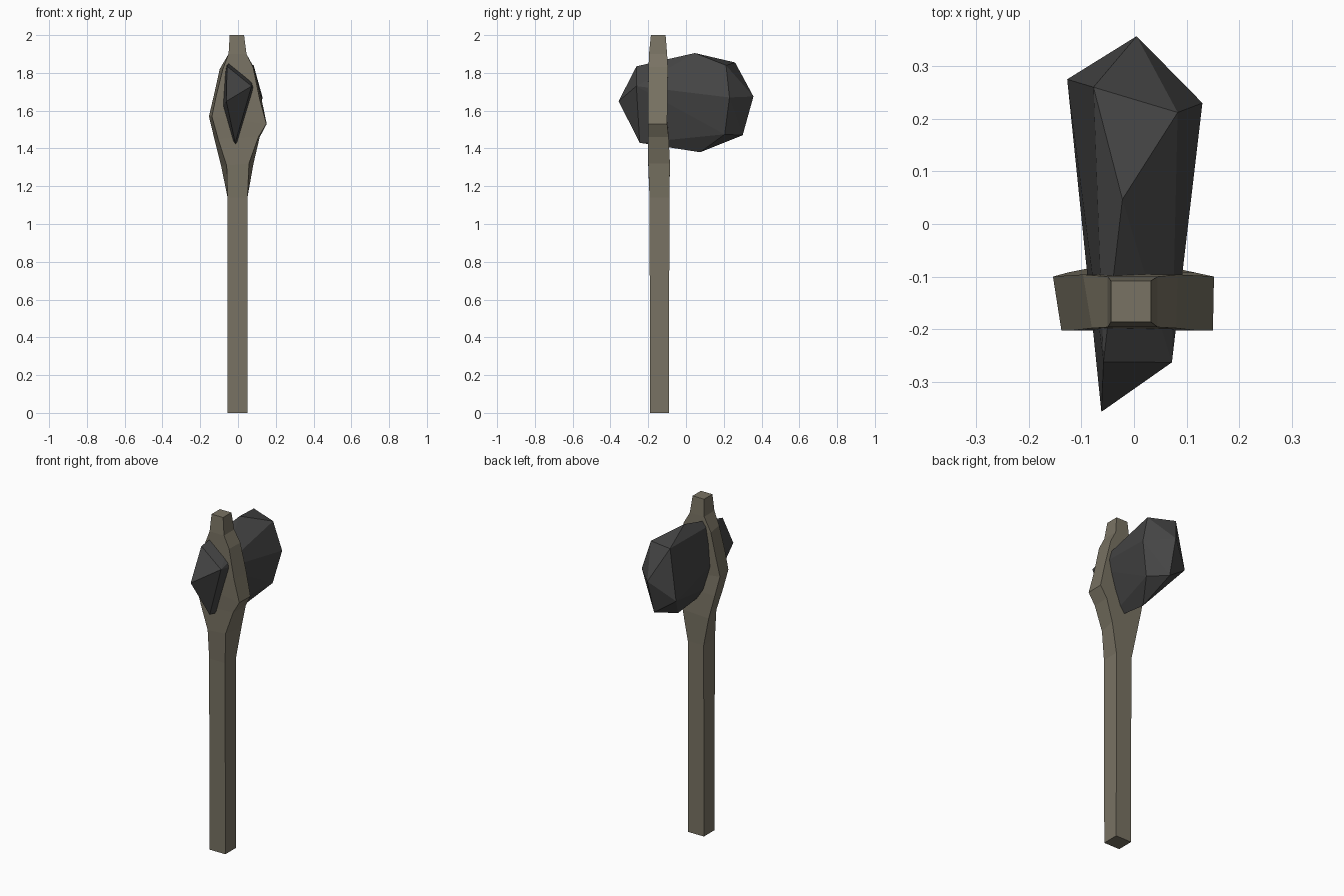
import bpy, bmesh


def finish(name, bm, color):
    bmesh.ops.recalc_face_normals(bm, faces=bm.faces)
    mesh = bpy.data.meshes.new(name)
    bm.to_mesh(mesh)
    bm.free()
    mat = bpy.data.materials.new(name + "_material")
    mat.diffuse_color = (*color, 1)
    mesh.materials.append(mat)
    obj = bpy.data.objects.new(name, mesh)
    bpy.context.collection.objects.link(obj)
    return obj


# Wooden handle: four-sided rings that swell around the stone
# left z, right z, left front x, left back x, right front x, right back x, front y, back y
rings = [
    (0.00, 0.00, -0.055, -0.055, 0.050, 0.050, -0.190, -0.090),
    (1.14, 1.14, -0.055, -0.055, 0.050, 0.050, -0.193, -0.088),
    (1.31, 1.32, -0.060, -0.090, 0.058, 0.082, -0.200, -0.085),
    (1.45, 1.46, -0.105, -0.125, 0.108, 0.115, -0.200, -0.092),
    (1.57, 1.53, -0.138, -0.154, 0.150, 0.152, -0.202, -0.100),
    (1.68, 1.66, -0.115, -0.128, 0.115, 0.125, -0.202, -0.098),
    (1.82, 1.83, -0.080, -0.097, 0.080, 0.083, -0.198, -0.096),
    (1.90, 1.90, -0.050, -0.050, 0.045, 0.045, -0.196, -0.100),
    (2.00, 2.00, -0.044, -0.044, 0.032, 0.032, -0.186, -0.108),
]
bm = bmesh.new()
loops = []
for zl, zr, lf, lb, rf, rb, yf, yb in rings:
    loops.append([bm.verts.new(p) for p in
                  ((lf, yf, zl), (rf, yf, zr), (rb, yb, zr), (lb, yb, zl))])
for a, b in zip(loops, loops[1:]):
    for i in range(4):
        j = (i + 1) % 4
        bm.faces.new((a[i], a[j], b[j], b[i]))
bm.faces.new(loops[0][::-1])
bm.faces.new(loops[-1])
finish("handle", bm, (0.19, 0.17, 0.125))

# Chipped stone head: convex hull of its corner points
corners = [
    (-0.062, -0.357, 1.65), (-0.058, -0.262, 1.835), (0.072, -0.263, 1.73),
    (-0.015, -0.245, 1.43),
    (-0.022, 0.047, 1.905), (0.0, 0.075, 1.38),
    (-0.077, 0.26, 1.855), (0.083, 0.212, 1.84), (0.13, 0.23, 1.67),
    (0.085, 0.205, 1.475), (-0.127, 0.275, 1.56),
    (0.005, 0.357, 1.675), (0.0, 0.30, 1.47),
]
bm = bmesh.new()
for c in corners:
    bm.verts.new(c)
bmesh.ops.convex_hull(bm, input=bm.verts)
finish("stone_head", bm, (0.06, 0.06, 0.06))
